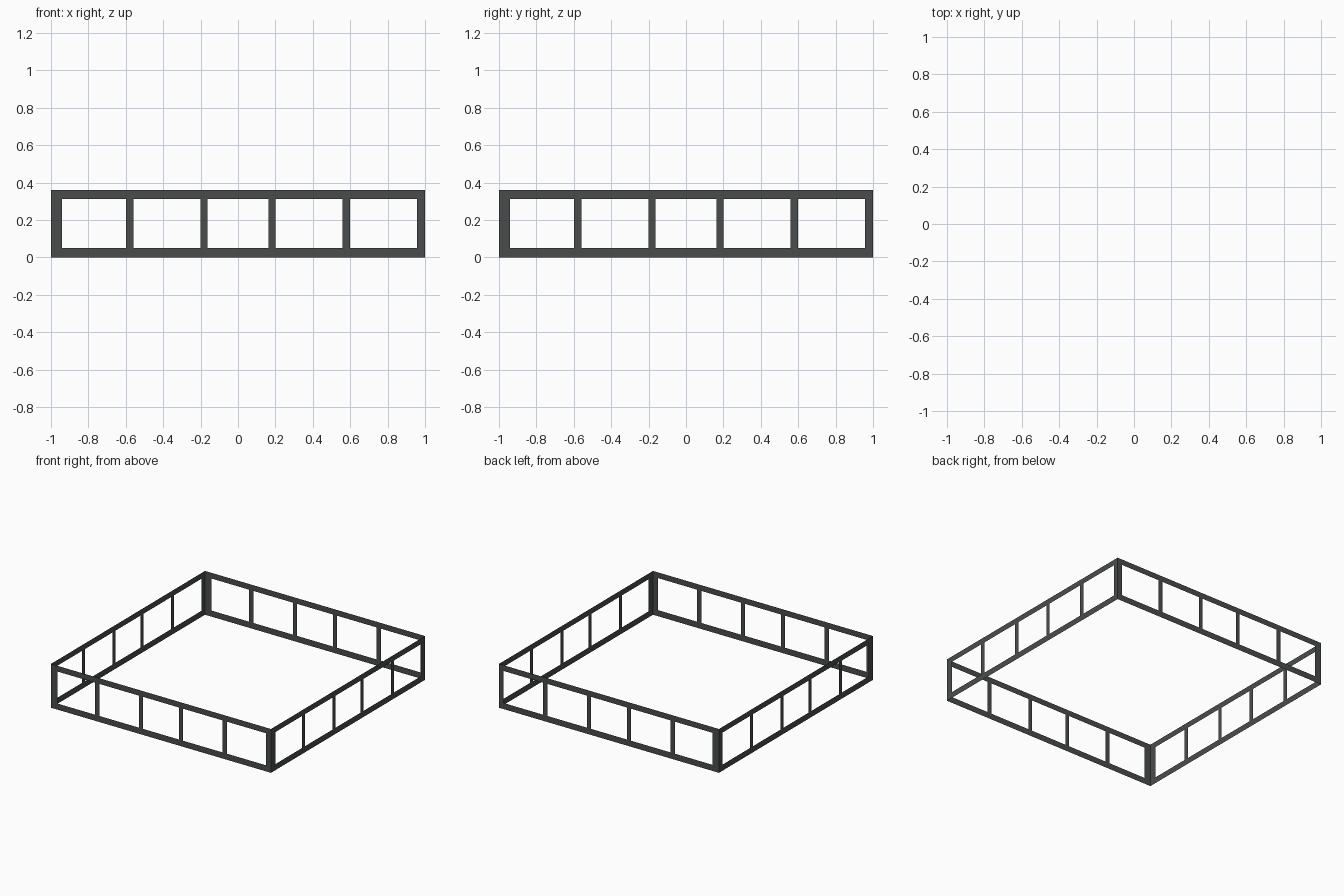
import bpy, bmesh, math

if "Cube" in bpy.data.objects:
    bpy.data.objects.remove(bpy.data.objects["Cube"])

# One dark metal colour
metal = bpy.data.materials.new("dark grey metal")
metal.diffuse_color = (0.068, 0.073, 0.072, 1)
metal.use_nodes = True
metal.node_tree.nodes["Principled BSDF"].inputs["Base Color"].default_value = metal.diffuse_color

# Edges of posts along the wall, and of the rails in height
ALONG = [-1, -0.942, -0.6, -0.56, -0.2, -0.164, 0.164, 0.2, 0.56, 0.6, 0.957, 1]
HEIGHT = [0, 0.05, 0.313, 0.36]


def railing(name, place, flip):
    """Paper-thin railing: rails and posts kept, five openings left out."""
    bm = bmesh.new()
    grid = [[bm.verts.new(place(a, z)) for z in HEIGHT] for a in ALONG]
    for i in range(len(ALONG) - 1):
        for j in range(len(HEIGHT) - 1):
            if j == 1 and i % 2 == 1:
                continue  # opening between posts
            quad = [grid[i][j], grid[i + 1][j], grid[i + 1][j + 1], grid[i][j + 1]]
            bm.faces.new(quad[::-1] if flip else quad)
    mesh = bpy.data.meshes.new(name)
    bm.to_mesh(mesh)
    bm.free()
    mesh.materials.append(metal)
    obj = bpy.data.objects.new(name, mesh)
    bpy.context.collection.objects.link(obj)


# Four sides of the square, facing outward
railing("front_railing", lambda a, z: (a, -1, z), False)
railing("back_railing", lambda a, z: (a, 1, z), True)
railing("right_railing", lambda a, z: (1, a, z), False)
railing("left_railing", lambda a, z: (-1, a, z), True)
